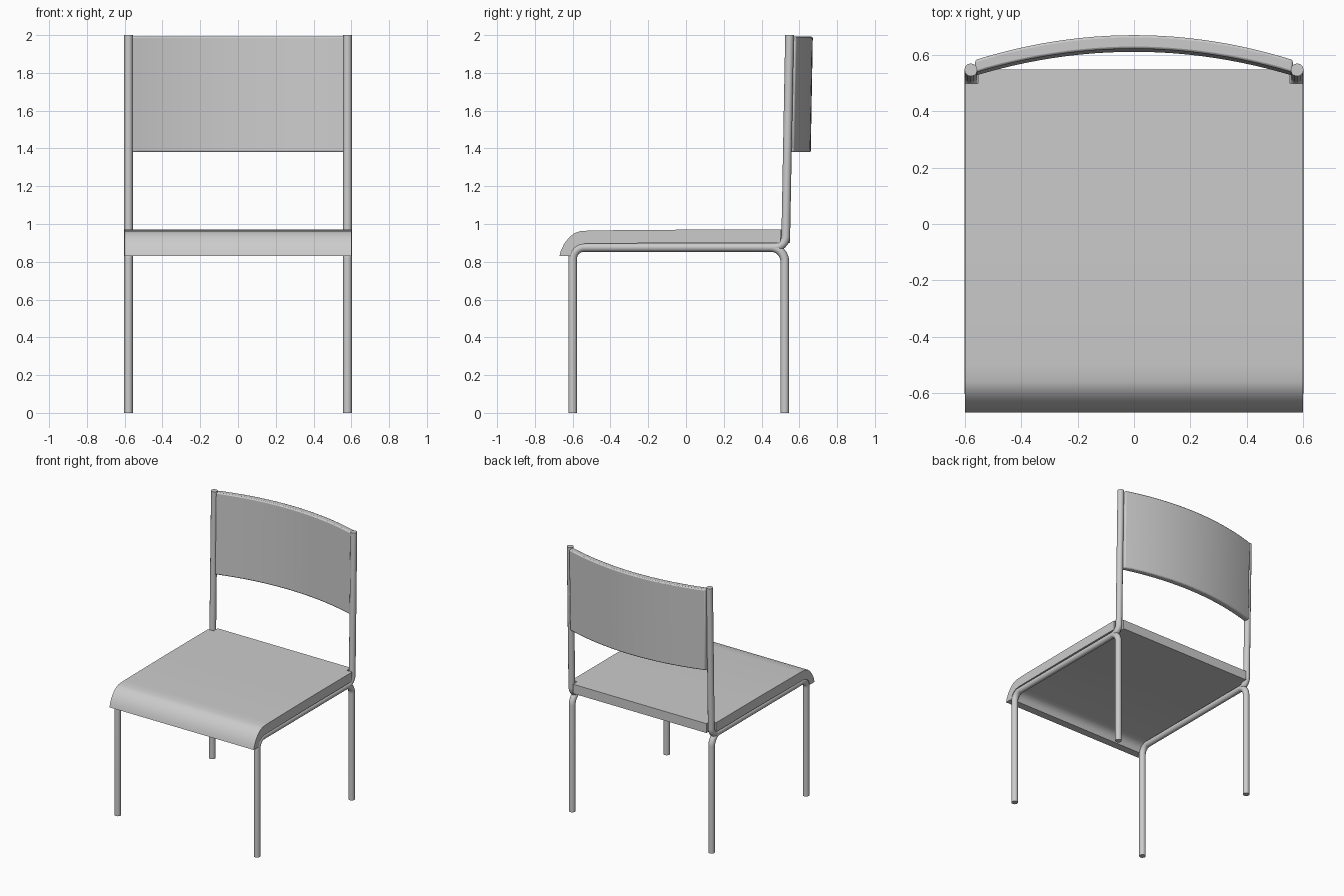
import bpy, bmesh, math
from mathutils import Vector

if "Cube" in bpy.data.objects:
    bpy.data.objects.remove(bpy.data.objects["Cube"])

TUBE_R = 0.023
TUBE_X = 0.58


def fillet(points, radius, steps=8):
    """Round the inner corners of a polyline with circular arcs."""
    pts = [Vector(p) for p in points]
    out = [pts[0]]
    for a, b, c in zip(pts, pts[1:], pts[2:]):
        u, v = (a - b).normalized(), (c - b).normalized()
        half = u.angle(v) / 2
        centre = b + (u + v).normalized() * radius / math.sin(half)
        start = b + u * radius / math.tan(half) - centre
        end = b + v * radius / math.tan(half) - centre
        for i in range(steps + 1):
            out.append(centre + start.slerp(end, i / steps) * radius
                       if start.length == 0 else
                       centre + start.lerp(end, i / steps).normalized() * radius)
    return out + [pts[-1]]


def select_only(ob):
    bpy.ops.object.select_all(action='DESELECT')
    ob.select_set(True)
    bpy.context.view_layer.objects.active = ob


def tube(name, points, radius):
    cu = bpy.data.curves.new(name, 'CURVE')
    cu.dimensions = '3D'
    cu.bevel_depth = TUBE_R
    cu.bevel_resolution = 4
    cu.use_fill_caps = True
    path = fillet(points, radius)
    sp = cu.splines.new('POLY')
    sp.points.add(len(path) - 1)
    for p, co in zip(sp.points, path):
        p.co = (*co, 1)
    ob = bpy.data.objects.new(name, cu)
    bpy.context.collection.objects.link(ob)
    select_only(ob)
    bpy.ops.object.convert(target='MESH')
    bpy.ops.object.shade_smooth_by_angle(angle=math.radians(40))


def prism(name, outline, extrude, bevel=0.0):
    """Extrude a closed outline along a vector."""
    bm = bmesh.new()
    face = bm.faces.new([bm.verts.new(p) for p in outline])
    new = bmesh.ops.extrude_face_region(bm, geom=[face])['geom']
    bmesh.ops.translate(bm, vec=extrude,
                        verts=[g for g in new if isinstance(g, bmesh.types.BMVert)])
    bmesh.ops.recalc_face_normals(bm, faces=bm.faces)
    me = bpy.data.meshes.new(name)
    bm.to_mesh(me)
    bm.free()
    ob = bpy.data.objects.new(name, me)
    bpy.context.collection.objects.link(ob)
    if bevel:
        mod = ob.modifiers.new("soft_edges", 'BEVEL')
        mod.width = bevel
        mod.segments = 2
        mod.limit_method = 'ANGLE'
        mod.angle_limit = math.radians(40)
    select_only(ob)
    bpy.ops.object.shade_smooth_by_angle(angle=math.radians(30))
    return ob


# Tubular frame: front leg, side rail and back upright in one bend, plus rear leg
for side, s in (("left", -1), ("right", 1)):
    x = s * TUBE_X
    tube(side + "_front_leg_and_upright",
         [(x, -0.60, 0), (x, -0.60, 0.876), (x, 0.527, 0.876), (x, 0.548, 2.0)], 0.06)
    tube(side + "_rear_leg",
         [(x, 0.38, 0.876), (x, 0.523, 0.876), (x, 0.523, 0)], 0.075)

# Seat: waterfall-front profile; the middle runs further back between the uprights
seat_front = [(-0.67, 0.83), (-0.662, 0.86), (-0.645, 0.895), (-0.62, 0.928),
              (-0.59, 0.952), (-0.56, 0.962), (-0.50, 0.966), (0.0, 0.97)]
seat_under = [(0.0, 0.90), (-0.535, 0.896), (-0.565, 0.89), (-0.588, 0.877),
              (-0.603, 0.858), (-0.612, 0.83)]
W, NOTCH = 0.60, 0.555
outline = seat_front + [(0.50, 0.97), (0.50, 0.90)] + seat_under
seat = prism("seat", [(-W, y, z) for y, z in outline], (2 * W, 0, 0))
prism("seat_back_edge", [(-NOTCH, 0.50, 0.97), (-NOTCH, 0.55, 0.97),
                         (-NOTCH, 0.55, 0.90), (-NOTCH, 0.50, 0.90)], (2 * NOTCH, 0, 0))

# Backrest: curved panel leaning with the uprights
N, HALF = 24, 0.565
xs = [-HALF + 2 * HALF * i / N for i in range(N + 1)]
bow = lambda x: 0.085 * (1 - (x / HALF) ** 2)
plan = [(x, 0.527 + bow(x), 1.38) for x in xs]
plan += [(x, 0.572 + bow(x) * 1.04, 1.38) for x in reversed(xs)]
prism("backrest", plan, (0, 0.011, 0.612), 0.008)
